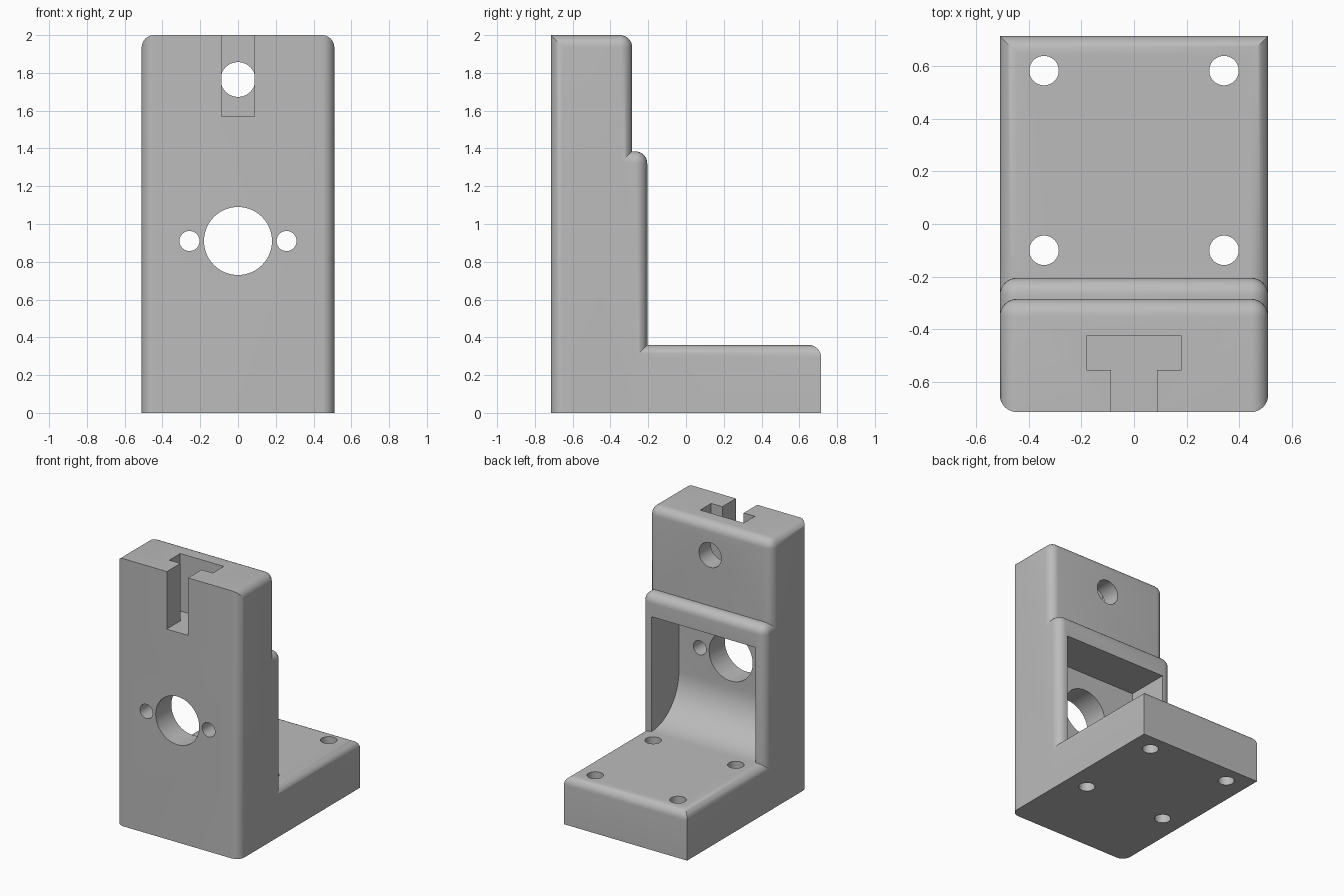
import bpy, bmesh, math
from mathutils import Vector

cube = bpy.data.objects.get("Cube")
if cube:
    bpy.data.objects.remove(cube, do_unlink=True)

gray = bpy.data.materials.new("plain gray")
gray.use_nodes = True
gray.diffuse_color = (0.5, 0.5, 0.5, 1)
gray.node_tree.nodes["Principled BSDF"].inputs["Base Color"].default_value = (0.5, 0.5, 0.5, 1)

HALF_W, HALF_D, ROUND = 0.51, 0.715, 0.065


def finish(name, bm):
    bmesh.ops.recalc_face_normals(bm, faces=bm.faces[:])
    mesh = bpy.data.meshes.new(name)
    bm.to_mesh(mesh)
    bm.free()
    mesh.materials.append(gray)
    obj = bpy.data.objects.new(name, mesh)
    bpy.context.collection.objects.link(obj)
    return obj


def box(name, lo, hi, rounded=()):
    """Box between two corners; rounded lists edges by the signs of their direction."""
    bm = bmesh.new()
    bmesh.ops.create_cube(bm, size=2)
    picked = []
    for e in bm.edges:
        mid = (e.verts[0].co + e.verts[1].co) / 2
        if tuple(round(c) for c in mid) in rounded:
            picked.append(e)
    lo, hi = Vector(lo), Vector(hi)
    for v in bm.verts:
        v.co = Vector([(hi[i] if v.co[i] > 0 else lo[i]) for i in range(3)])
    if picked:
        bmesh.ops.bevel(bm, geom=picked, offset=ROUND, offset_type='OFFSET',
                        segments=8, profile=0.5, affect='EDGES')
    return finish(name, bm)


def prism(name, profile, half_width):
    """Extrude a (y, z) profile across x."""
    bm = bmesh.new()
    face = bm.faces.new([bm.verts.new((-half_width, y, z)) for y, z in profile])
    new = bmesh.ops.extrude_face_region(bm, geom=[face])["geom"]
    moved = [v for v in new if isinstance(v, bmesh.types.BMVert)]
    bmesh.ops.translate(bm, verts=moved, vec=(2 * half_width, 0, 0))
    return finish(name, bm)


def drill(name, centre, radius, length, axis):
    rot = (math.pi / 2, 0, 0) if axis == 'Y' else (0, 0, 0)
    bpy.ops.mesh.primitive_cylinder_add(vertices=64, radius=radius, depth=length,
                                        location=centre, rotation=rot)
    obj = bpy.context.object
    obj.name = name
    return obj


def combine(target, tool, operation):
    mod = target.modifiers.new(tool.name, 'BOOLEAN')
    mod.operation = operation
    mod.solver = 'EXACT'
    mod.object = tool
    bpy.context.view_layer.objects.active = target
    bpy.ops.object.modifier_apply(modifier=mod.name)
    bpy.data.objects.remove(tool, do_unlink=True)


# Upright, thicker lower block and foot plate
upright_edges = [(s, t, 0) for s in (-1, 1) for t in (-1, 1)]
top_edges = [(-1, 0, 1), (1, 0, 1), (0, 1, 1)]
bracket = box("bracket", (-HALF_W, -HALF_D, 0), (HALF_W, -0.285, 2), upright_edges + top_edges)
block = box("lower_block", (-HALF_W, -HALF_D, 0), (HALF_W, -0.205, 1.385), upright_edges + top_edges)
foot = box("foot_plate", (-HALF_W, -0.6, 0), (HALF_W, HALF_D, 0.36), top_edges)
combine(bracket, block, 'UNION')
combine(bracket, foot, 'UNION')

# Rear pocket with a curved floor
inner_y, floor_z, sweep = -0.53, 0.36, 0.325
profile = [(-0.1, floor_z + 0.01), (-0.1, 1.22), (inner_y, 1.22)]
for i in range(17):
    a = math.pi + i * math.pi / 32
    profile.append((inner_y + sweep + sweep * math.cos(a), floor_z + sweep + sweep * math.sin(a)))
combine(bracket, prism("pocket", profile, 0.43), 'DIFFERENCE')

# T-shaped slot in the top
combine(bracket, box("slot_head", (-0.18, -0.555, 1.57), (0.18, -0.425, 2.1)), 'DIFFERENCE')
combine(bracket, box("slot_stem", (-0.088, -0.8, 1.57), (0.088, -0.5, 2.1)), 'DIFFERENCE')

# Bores through the upright
combine(bracket, drill("slot_bore", (0, -0.35, 1.765), 0.092, 0.3, 'Y'), 'DIFFERENCE')
combine(bracket, drill("main_bore", (0, -0.6, 0.91), 0.18, 0.4, 'Y'), 'DIFFERENCE')
for side in (-1, 1):
    combine(bracket, drill("screw_hole", (side * 0.257, -0.6, 0.91), 0.053, 0.4, 'Y'), 'DIFFERENCE')
    # Mounting holes in the foot
    for y in (-0.1, 0.583):
        combine(bracket, drill("mount_hole", (side * 0.342, y, 0.2), 0.056, 0.6, 'Z'), 'DIFFERENCE')

bpy.ops.object.select_all(action='DESELECT')
bracket.select_set(True)
bpy.context.view_layer.objects.active = bracket
bpy.ops.object.shade_smooth_by_angle(angle=math.radians(30))
